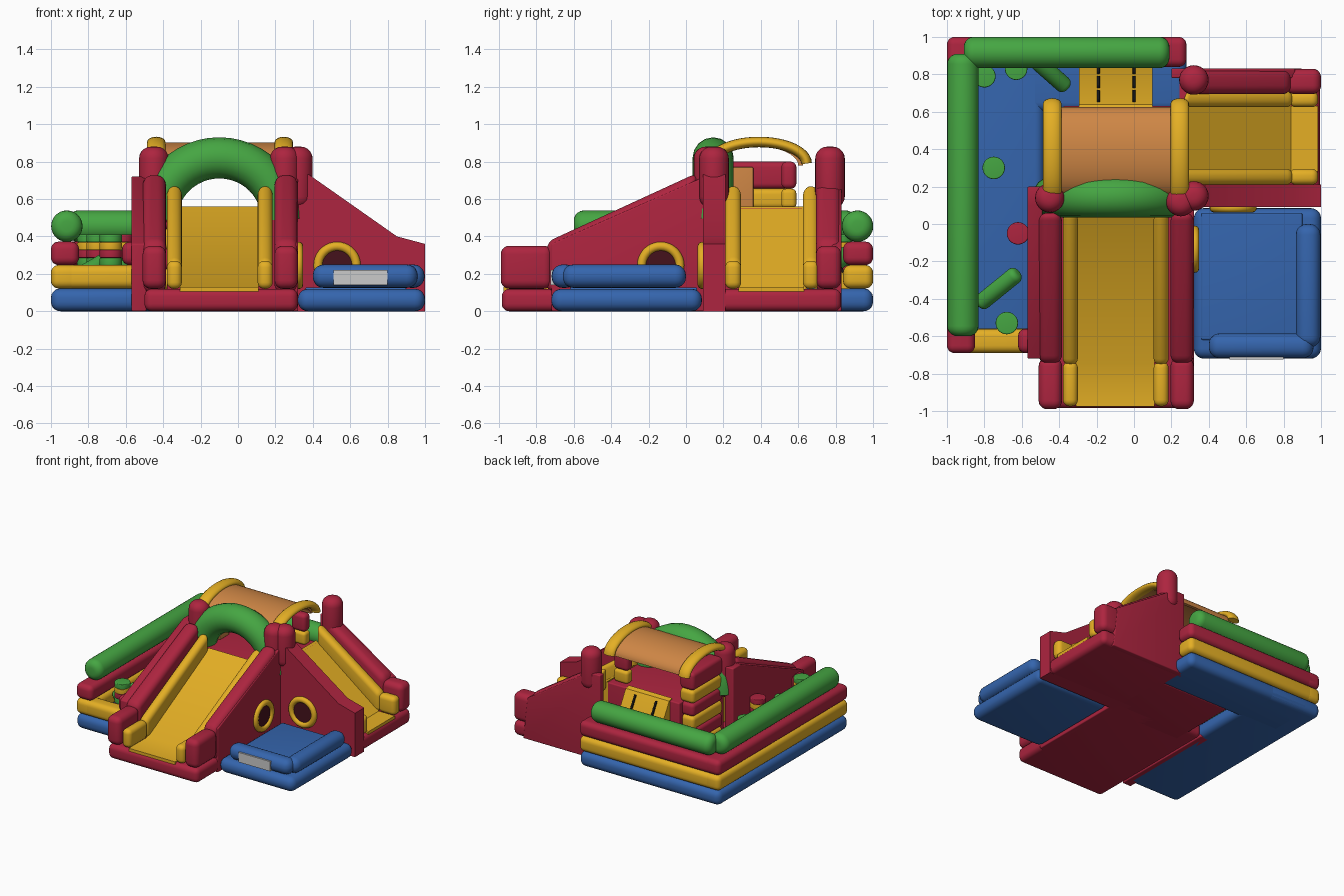
import bpy, bmesh, math
from mathutils import Vector

if "Cube" in bpy.data.objects:
    bpy.data.objects.remove(bpy.data.objects["Cube"])

COL = dict(red=(.42, .018, .05), yellow=(.78, .43, .018), blue=(.035, .13, .42), green=(.06, .38, .055),
           orange=(.62, .24, .06), dark=(.06, .006, .012), black=(.01, .01, .01), white=(.65, .65, .63))
MAT = {}
for k, c in COL.items():
    MAT[k] = bpy.data.materials.new(k)
    MAT[k].diffuse_color = (*c, 1)


def finish(name, bm, col, r=0):
    """Round the sharp edges, make the object, colour and smooth it."""
    bmesh.ops.recalc_face_normals(bm, faces=bm.faces)
    if r:
        edges = [e for e in bm.edges if e.calc_face_angle(0) > .6]
        bmesh.ops.bevel(bm, geom=edges, offset=r, offset_type='OFFSET', segments=5, profile=.5,
                        affect='EDGES', clamp_overlap=True)
    me = bpy.data.meshes.new(name)
    bm.to_mesh(me)
    bm.free()
    ob = bpy.data.objects.new(name, me)
    bpy.context.collection.objects.link(ob)
    smooth(ob, col)
    return ob


def smooth(ob, col):
    ob.data.materials.append(MAT[col])
    bpy.ops.object.select_all(action='DESELECT')
    ob.select_set(True)
    bpy.context.view_layer.objects.active = ob
    bpy.ops.object.shade_smooth_by_angle(angle=math.radians(35))


def prism(name, pts, axis, v0, v1, col, r=0):
    """Profile (u, z) along axis, extruded across it from v0 to v1."""
    bm = bmesh.new()
    co = (lambda u, v, z: (v, u, z)) if axis == 'y' else (lambda u, v, z: (u, v, z))
    f = bm.faces.new([bm.verts.new(co(u, v0, z)) for u, z in pts])
    ext = bmesh.ops.extrude_face_region(bm, geom=[f])
    move = Vector(co(0, v1 - v0, 0))
    for g in ext['geom']:
        if isinstance(g, bmesh.types.BMVert):
            g.co += move
    return finish(name, bm, col, r)


def box(name, x0, x1, y0, y1, z0, z1, col, r=.04):
    return prism(name, [(x0, z0), (x1, z0), (x1, z1), (x0, z1)], 'x', y0, y1, col, r)


def tube(name, p0, p1, r, col, round_=.65):
    bm = bmesh.new()
    bmesh.ops.create_cone(bm, cap_ends=True, segments=28, radius1=r, radius2=r,
                          depth=(Vector(p1) - Vector(p0)).length)
    ob = finish(name, bm, col, r * round_)
    ob.location = (Vector(p0) + Vector(p1)) / 2
    ob.rotation_euler = (Vector(p1) - Vector(p0)).to_track_quat('Z', 'Y').to_euler()
    return ob


def arch(name, pts, r, loc, col, scale=(1, 1, 1)):
    cu = bpy.data.curves.new(name, 'CURVE')
    cu.dimensions, cu.bevel_depth, cu.bevel_resolution, cu.use_fill_caps = '3D', r, 6, True
    sp = cu.splines.new('POLY')
    sp.points.add(len(pts) - 1)
    for p, q in zip(sp.points, pts):
        p.co = (*q, 1)
    ob = bpy.data.objects.new(name, cu)
    ob.location, ob.scale = loc, scale
    bpy.context.collection.objects.link(ob)
    bpy.ops.object.select_all(action='DESELECT')
    ob.select_set(True)
    bpy.context.view_layer.objects.active = ob
    bpy.ops.object.convert(target='MESH')
    smooth(bpy.context.object, col)


def ring(name, loc, rot):
    bpy.ops.mesh.primitive_torus_add(major_radius=.102, minor_radius=.024, major_segments=36,
                                     minor_segments=14, location=loc, rotation=rot)
    bpy.context.object.name = name
    smooth(bpy.context.object, 'yellow')
    d = Vector((0, 0, .006))
    q = bpy.context.object.rotation_euler.to_quaternion()
    tube(name + "_opening", Vector(loc) - q @ d, Vector(loc) + q @ d, .1, 'dark', 0)


def slide(pre, axis, e, k, t, bed, rails, walls):
    """e = lower end, k = start of slope, t = top, all along the axis."""
    s = math.copysign(1, t - e)
    prism(pre + "_bed", [(e, .08), (e, .13), (k, .13), (t, .56), (t, .08)], axis, *bed, 'yellow')
    for i, (a, b) in enumerate(rails):
        prism(f"{pre}_rail_foot_{i}", [(e, .12), (k + s*.01, .12), (k + s*.01, .27), (e, .27)], axis, a, b, 'yellow', .035)
        prism(f"{pre}_rail_{i}", [(k - s*.01, .12), (k - s*.01, .27), (t, .68), (t, .5), (k + s*.06, .12)],
              axis, a, b, 'yellow', .037)
    for i, (a, b) in enumerate(walls):
        prism(f"{pre}_wall_foot_{i}", [(e - s*.015, .12), (k + s*.03, .12), (k + s*.03, .35), (e - s*.015, .35)],
              axis, a, b, 'red', .045)
        prism(f"{pre}_wall_{i}", [(k, .1), (k, .37), (t, .74), (t, .1)], axis, a, b, 'red', .045)


# bases
box("front_slide_base", -.5, .32, -.985, .2, 0, .12, 'red')
box("side_slide_base", .2, .995, .1, .83, 0, .12, 'red')
box("landing_pad_base", .32, 1, -.72, .085, 0, .12, 'blue', .055)
box("pit_base_left", -1, -.48, -.69, 1, 0, .122, 'blue', .05)
box("pit_base_back", -.9, .28, .6, 1, 0, .122, 'blue', .05)

# two slides
slide("front_slide", 'y', -.975, -.745, .06, (-.31, .11), [(-.38, -.3), (.105, .185)], [(-.51, -.385), (.195, .32)])
slide("side_slide", 'x', .985, .84, .27, (.28, .63), [(.21, .295), (.625, .71)], [(.695, .83)])
for n, a, b in (("right", .28, .322), ("left", -.57, -.49)):
    prism(f"front_slide_side_panel_{n}", [(-.72, 0), (-.72, .36), (.1, .72), (.2, .72), (.2, 0)], 'y', a, b, 'red', .008)
prism("side_slide_front_panel", [(.2, 0), (1, 0), (1, .36), (.85, .4), (.38, .73), (.2, .73)], 'x', .09, .21, 'red')
prism("side_slide_back_panel", [(.2, 0), (.9, 0), (.86, .34), (.3, .7), (.2, .7)], 'x', .78, .832, 'red', .008)

# corner columns
for n, x, y in (("front_left", -.45, .14), ("front_right", .25, .12), ("side_front", .32, .15), ("side_back", .32, .77)):
    tube(f"column_{n}", (x, y, .45 if "front_" in n else .55), (x, y, .88), .079, 'red', .8)

# tower: platform, stacked wall, post and climbing ramp
box("platform", -.38, .29, .05, .63, 0, .55, 'red', .01)
for i in range(6):
    z = .12 + .107 * i
    box(f"stacked_wall_{i}", -.48, -.35, .2, .59, z, .8 if i == 5 else z + .107, 'red' if i % 2 else 'yellow', .03)
box("post_lower", .12, .25, .51, .59, .55, .655, 'yellow', .025)
box("post_upper", .12, .25, .51, .59, .655, .8, 'red', .03)
box("inner_panel", -.36, -.33, .24, .36, .55, .77, 'orange', .005)
prism("climbing_ramp", [(.6, .1), (.6, .56), (.64, .55), (.88, .13), (.88, .1)], 'y', -.295, .1, 'yellow')
tilt = math.atan2(.42, .24)
for x in (-.19, 0):
    for i in range(3):
        y = .68 + .075 * i
        ob = box("ramp_handle", -.008, .008, -.055, .055, -.012, .012, 'black', .004)
        ob.location, ob.rotation_euler = (x, y, .55 - (y - .64) * 1.75), (-tilt, 0, 0)

# canopy and its arches
N = 24
ell = lambda a, b, s=1: [(a * math.cos(math.pi * i / N), b * math.sin(math.pi * i / N)) for i in range(N + 1)][::s]
shell = [(.385 + u, .78 + z) for u, z in ell(.24, .122)] + [(.385 + u, .78 + z) for u, z in ell(.215, .1, -1)]
prism("canopy", shell, 'y', -.43, .24, 'orange')
for n, x in (("left", -.437), ("right", .245)):
    arch(f"canopy_arch_{n}", [(0, u, z) for u, z in ell(.255, .115)], .028, (x, .39, .79), 'yellow', (1.75, 1, 1))
arch("entrance_arch", [(u, 0, z) for u, z in ell(.335, .33)], .11, (-.1, .145, .49), 'green')

# tunnel rings on the panels
ring("tunnel_ring_side", (.325, -.135, .245), (0, math.pi / 2, 0))
ring("tunnel_ring_front", (.53, .086, .245), (math.pi / 2, 0, 0))

# landing pad rims and label plate
box("pad_mat", .36, .9, -.62, .06, .1, .128, 'blue', .01)
box("pad_rim_right", .865, .997, -.66, 0, .125, .25, 'blue', .058)
box("pad_rim_front", .4, .96, -.718, -.585, .125, .25, 'blue', .058)
box("pad_plate", .51, .8, -.724, -.7, .14, .22, 'white', 0)

# pit walls
for z, c in ((.122, 'yellow'), (.247, 'red')):
    box(f"pit_left_wall_{c}", -1, -.85, -.69, 1, z, z + .125, c)
    box(f"pit_back_wall_{c}", -1, .28, .84, 1, z, z + .125, c)
box("pit_front_wall", -.98, -.48, -.69, -.56, .122, .247, 'yellow')
box("pit_front_wall_block", -.62, -.49, -.69, -.56, .247, .37, 'red')
tube("pit_rail_left", (-.915, -.6, .455), (-.915, .91, .455), .084, 'green')
tube("pit_rail_back", (-.91, .917, .455), (.19, .917, .455), .084, 'green')

# striped pillars and leaning bars in the pit
for n, (x, y) in enumerate([(-.8, .79), (-.63, .83), (-.75, .3), (-.68, -.53), (-.62, -.05)]):
    for i, c in enumerate(('green', 'yellow', 'red', 'green', 'red', 'yellow', 'red' if n == 4 else 'green')):
        z = .12 + .0415 * i
        tube(f"pillar_{n}_{i}", (x, y, z), (x, y, z + .0415), .06, c, .1)
tube("leaning_bar_front", (-.83, -.43, .2), (-.62, -.26, .32), .045, 'green')
tube("leaning_bar_back", (-.53, .88, .32), (-.36, .73, .2), .045, 'green')

for m in bpy.data.materials:
    if m.users and not m.is_grease_pencil:
        m.use_nodes = True
        m.node_tree.nodes["Principled BSDF"].inputs["Base Color"].default_value = m.diffuse_color
